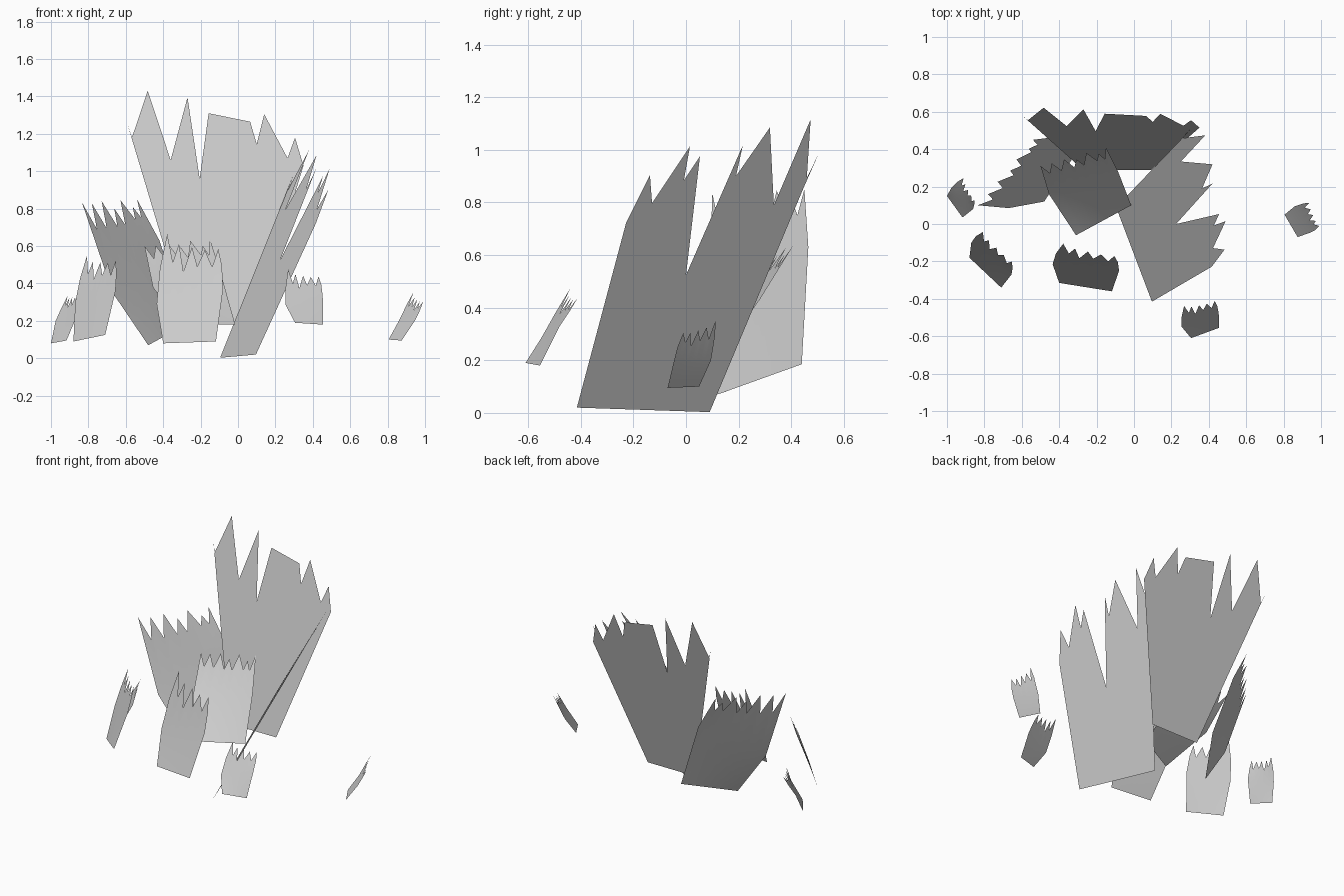
import bpy, bmesh
from mathutils import Vector


def finish(name, bm):
    mesh = bpy.data.meshes.new(name)
    bm.to_mesh(mesh)
    bm.free()
    obj = bpy.data.objects.new(name, mesh)
    bpy.context.collection.objects.link(obj)
    return obj


def flat_sheet(name, outline, place):
    """Flat jagged sheet: a 2D outline mapped onto a leaning plane."""
    bm = bmesh.new()
    bm.faces.new([bm.verts.new(place(a, b)) for a, b in outline])
    bmesh.ops.triangulate(bm, faces=bm.faces[:])
    finish(name, bm)


def bent_sheet(name, bottom, middle, top, teeth):
    """Slightly bent sheet: columns from the base, through the bend, to a jagged top."""
    bm = bmesh.new()
    rows = [[Vector(p) for p in r] for r in (bottom, middle, top)]
    columns = []
    for t, h in teeth:
        low, mid, tip = (r[0].lerp(r[1], t) for r in rows)
        columns.append([bm.verts.new(p) for p in (low, mid, mid.lerp(tip, h))])
    for a, b in zip(columns, columns[1:]):
        for i in range(2):
            f = bm.faces.new((a[i], b[i], b[i + 1], a[i + 1]))
            f.smooth = True
    finish(name, bm)


# Large back sheet, leaning backwards (outline in x, z)
flat_sheet("back_large_sheet", [
    (-.27, .18), (.09, .18), (.35, 1.03), (.305, 1.18), (.265, 1.07), (.14, 1.305),
    (.10, 1.145), (.065, 1.265), (-.085, .77), (-.157, 1.31), (-.205, .96),
    (-.27, 1.395), (-.36, 1.06), (-.483, 1.43), (-.567, 1.18), (-.595, 1.265)],
    lambda x, z: (x, .24 + .267 * z, z))

# Large right sheet, leaning outwards (outline in y, z)
flat_sheet("right_large_sheet", [
    (-.415, .02), (.09, .003), (.448, .858), (.505, .987), (.459, .892), (.474, 1.116),
    (.334, .789), (.319, 1.085), (.19, .90), (.216, 1.017), (0, .524), (.053, .975),
    (-.008, .884), (.015, 1.013), (-.129, .797), (-.137, .903), (-.228, .721)],
    lambda y, z: (-.065 - .361 * y + .553 * z, y, z))

# Jagged top patterns: (position across, height)
wide_teeth = [(0, 1), (.1, .68), (.17, .98), (.27, .65), (.36, 1), (.46, .62), (.53, .88),
              (.6, .6), (.7, 1), (.8, .62), (.86, .85), (.91, .6), (1, 1)]
small_teeth = [(0, .5), (.07, 1), (.2, .6), (.28, .9), (.38, .45), (.5, .9),
               (.6, .55), (.72, .9), (.84, .55), (.95, 1), (1, .6)]

# Medium sheets
bent_sheet("left_medium_sheet",
           [(-.48, .12, .07), (-.27, .44, .185)],
           [(-.67, .085, .35), (-.42, .465, .63)],
           [(-.835, .10, .835), (-.54, .45, .85)], wide_teeth)
bent_sheet("middle_medium_sheet",
           [(-.31, -.06, .18), (-.015, .10, .18)],
           [(-.455, .16, .38), (-.085, .28, .43)],
           [(-.50, .31, .60), (-.15, .41, .64)], wide_teeth)
bent_sheet("front_medium_sheet",
           [(-.40, -.315, .08), (-.118, -.36, .09)],
           [(-.435, -.215, .29), (-.08, -.25, .37)],
           [(-.40, -.10, .67), (-.09, -.175, .58)], small_teeth)

# Small outer sheets
bent_sheet("front_left_small_sheet",
           [(-.88, -.18, .09), (-.71, -.34, .125)],
           [(-.87, -.10, .30), (-.655, -.27, .36)],
           [(-.82, -.03, .55), (-.645, -.21, .52)], small_teeth)
bent_sheet("far_left_small_sheet",
           [(-1.0, .15, .08), (-.917, .035, .095)],
           [(-.975, .195, .20), (-.86, .08, .23)],
           [(-.915, .255, .335), (-.85, .12, .34)], small_teeth)
bent_sheet("far_right_small_sheet",
           [(.875, -.07, .095), (.805, .05, .10)],
           [(.945, -.045, .20), (.86, .095, .20)],
           [(.995, -.02, .30), (.935, .12, .355)], small_teeth)
bent_sheet("front_right_small_sheet",
           [(.305, -.61, .19), (.455, -.555, .18)],
           [(.255, -.55, .285), (.453, -.48, .33)],
           [(.255, -.44, .48), (.44, -.41, .435)], small_teeth)
